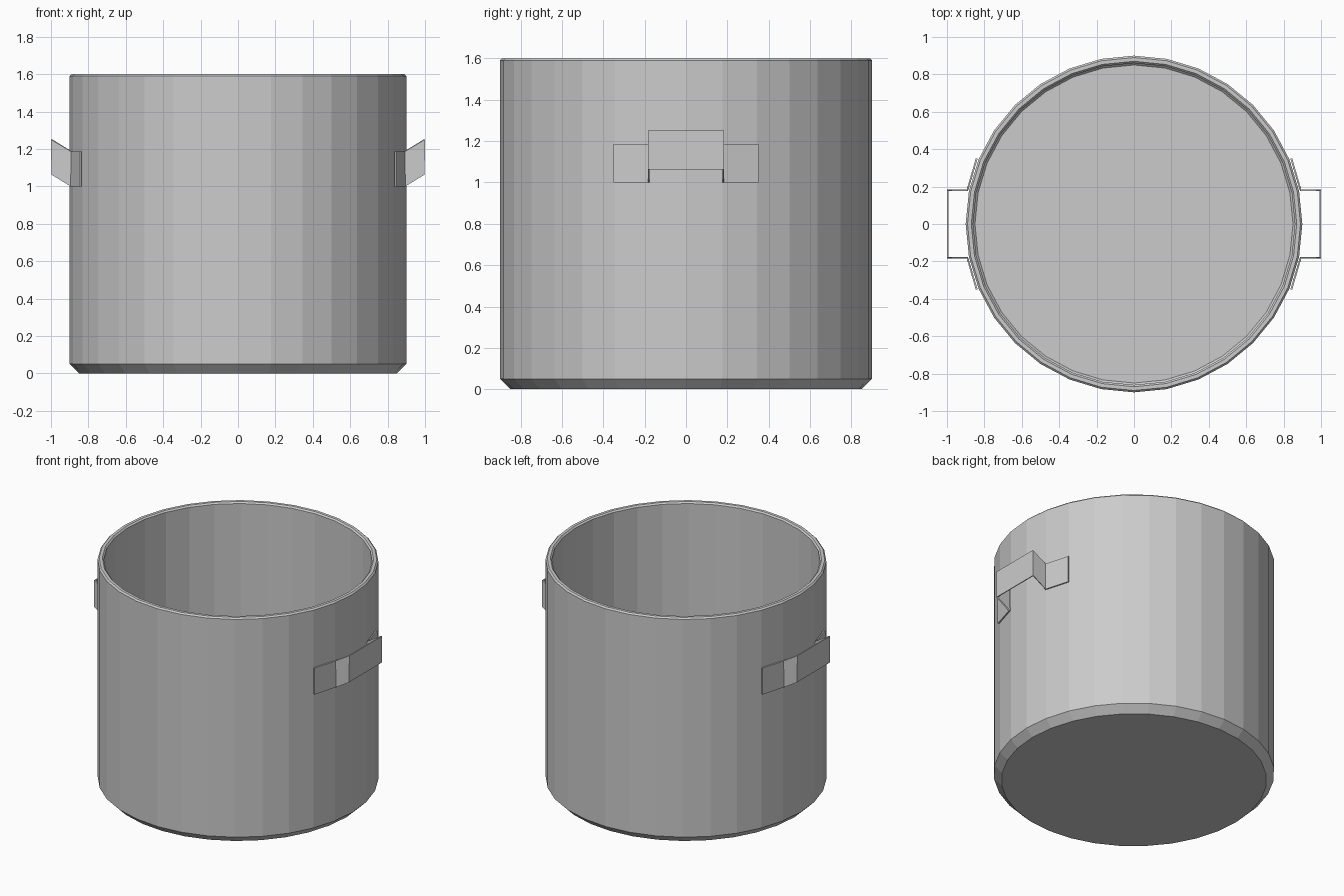
import bpy, bmesh
from math import sin, cos, tau

if "Cube" in bpy.data.objects:
    bpy.data.objects.remove(bpy.data.objects["Cube"])

SIDES = 32


def finish(name, bm):
    bmesh.ops.recalc_face_normals(bm, faces=bm.faces)
    mesh = bpy.data.meshes.new(name)
    bm.to_mesh(mesh)
    bm.free()
    obj = bpy.data.objects.new(name, mesh)
    bpy.context.collection.objects.link(obj)
    return obj


def lathe(name, profile):
    """Revolve (radius, z) points around z and cap both ends."""
    bm = bmesh.new()
    rings = [[bm.verts.new((r * cos(tau * i / SIDES), r * sin(tau * i / SIDES), z))
              for i in range(SIDES)] for r, z in profile]
    for a, b in zip(rings, rings[1:]):
        for i in range(SIDES):
            j = (i + 1) % SIDES
            bm.faces.new((a[i], a[j], b[j], b[i]))
    bm.faces.new(rings[0][::-1])
    bm.faces.new(rings[-1])
    return finish(name, bm)


def strap(name, path, height):
    """Upright metal strip following a path of lower-edge points."""
    bm = bmesh.new()
    cols = [(bm.verts.new((x, y, z)), bm.verts.new((x, y, z + height)))
            for x, y, z in path]
    for a, b in zip(cols, cols[1:]):
        bm.faces.new((a[0], b[0], b[1], a[1]))
    return finish(name, bm)


# Pot: chamfered base, straight wall, bevelled rim, hollow inside
lathe("pot_body", [(0.85, 0), (0.90, 0.05), (0.90, 1.59), (0.89, 1.60),
                   (0.87, 1.60), (0.86, 1.59), (0.86, 0.05), (0.85, 0.04)])

# Handles: pads on the wall, arms rising outward, upright grip; mirrored in x
half = [(0.841, 0.35, 1.0), (0.891, 0.18, 1.0), (0.995, 0.18, 1.063)]
path = half + [(x, -y, z) for x, y, z in reversed(half)]
handles = strap("side_handles", path, 0.187)
thick = handles.modifiers.new("thickness", 'SOLIDIFY')
thick.thickness = 0.01
thick.offset = 0
mirror = handles.modifiers.new("mirror", 'MIRROR')
mirror.use_axis = (True, False, False)
